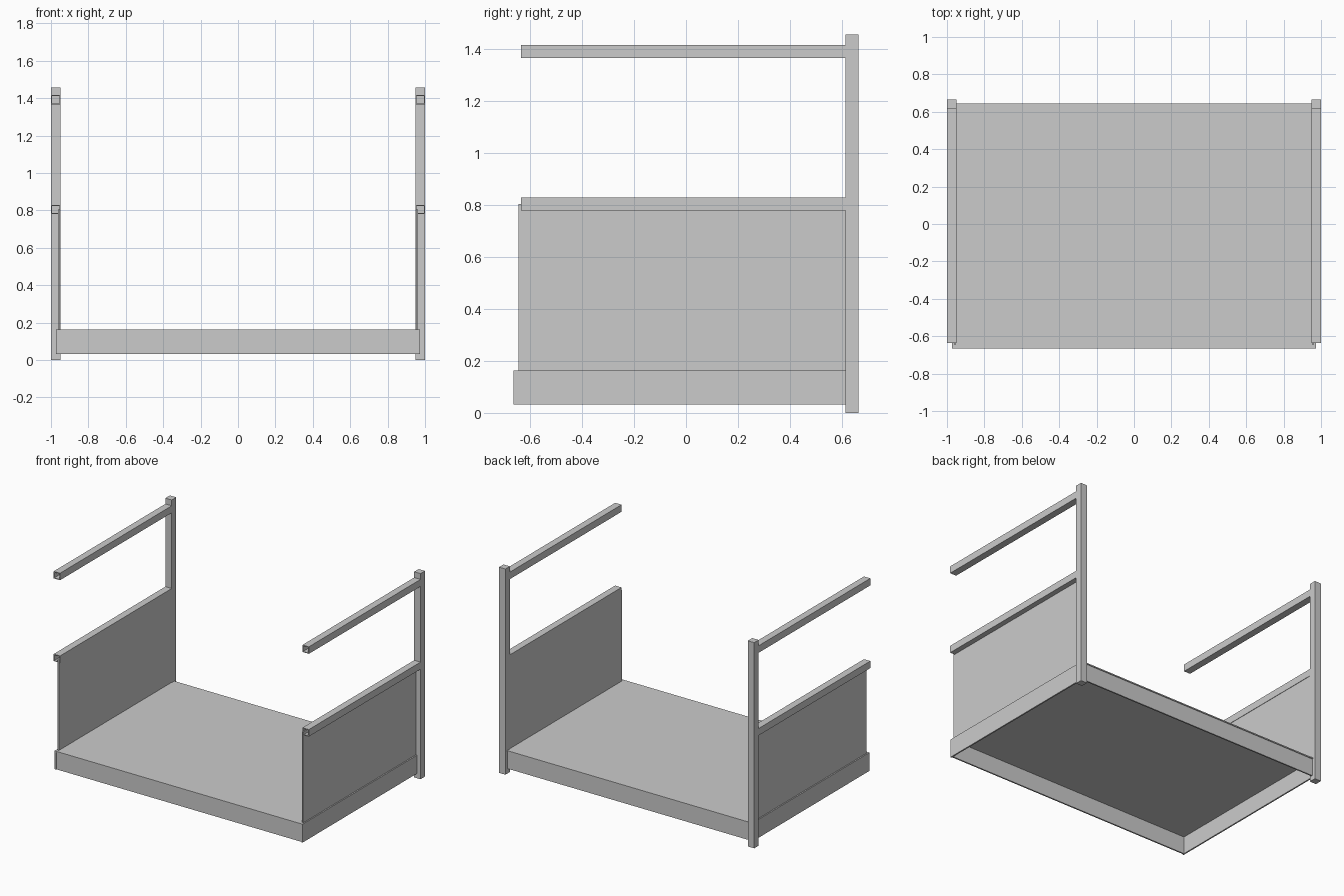
import bpy, bmesh

if "Cube" in bpy.data.objects:
    bpy.data.objects.remove(bpy.data.objects["Cube"])

def box(name, x, y, z, open_front=False):
    """Box from (min, max) ranges; open_front makes a hollow tube open towards -y."""
    bm = bmesh.new()
    bmesh.ops.create_cube(bm, size=1)
    for v in bm.verts:
        v.co = [(r[0] + r[1]) / 2 + c * (r[1] - r[0]) for c, r in zip(v.co, (x, y, z))]
    bm.normal_update()
    if open_front:
        front = [f for f in bm.faces if f.normal.y < -0.9]
        bmesh.ops.delete(bm, geom=front, context='FACES_ONLY')
    me = bpy.data.meshes.new(name)
    bm.to_mesh(me)
    bm.free()
    ob = bpy.data.objects.new(name, me)
    bpy.context.collection.objects.link(ob)
    if open_front:
        wall = ob.modifiers.new("wall", 'SOLIDIFY')
        wall.thickness = 0.005
        wall.offset = -1
        wall.use_even_offset = True
    return ob

# Floor tray: thin deck with recessed front and back skirts
box("floor_deck", (-0.972, 0.972), (-0.665, 0.645), (0.155, 0.163))
box("front_skirt", (-0.962, 0.962), (-0.66, -0.65), (0.033, 0.155))
box("back_skirt", (-0.962, 0.962), (0.63, 0.64), (0.033, 0.155))

# Left and right sides
for side, s in (("left", -1), ("right", 1)):
    def span(a, b):
        return tuple(sorted((s * a, s * b)))
    box(side + "_skirt", span(0.962, 0.972), (-0.665, 0.645), (0.033, 0.155))
    box(side + "_panel", span(0.953, 0.963), (-0.645, 0.615), (0.16, 0.805))
    box(side + "_post", span(0.95, 1.0), (0.615, 0.665), (0, 1.457))
    # Hollow square rails, open at the front
    for rail, z in (("lower", 0.78), ("upper", 1.366)):
        box(f"{side}_{rail}_rail", span(0.95, 1.0), (-0.635, 0.615), (z, z + 0.05), True)
